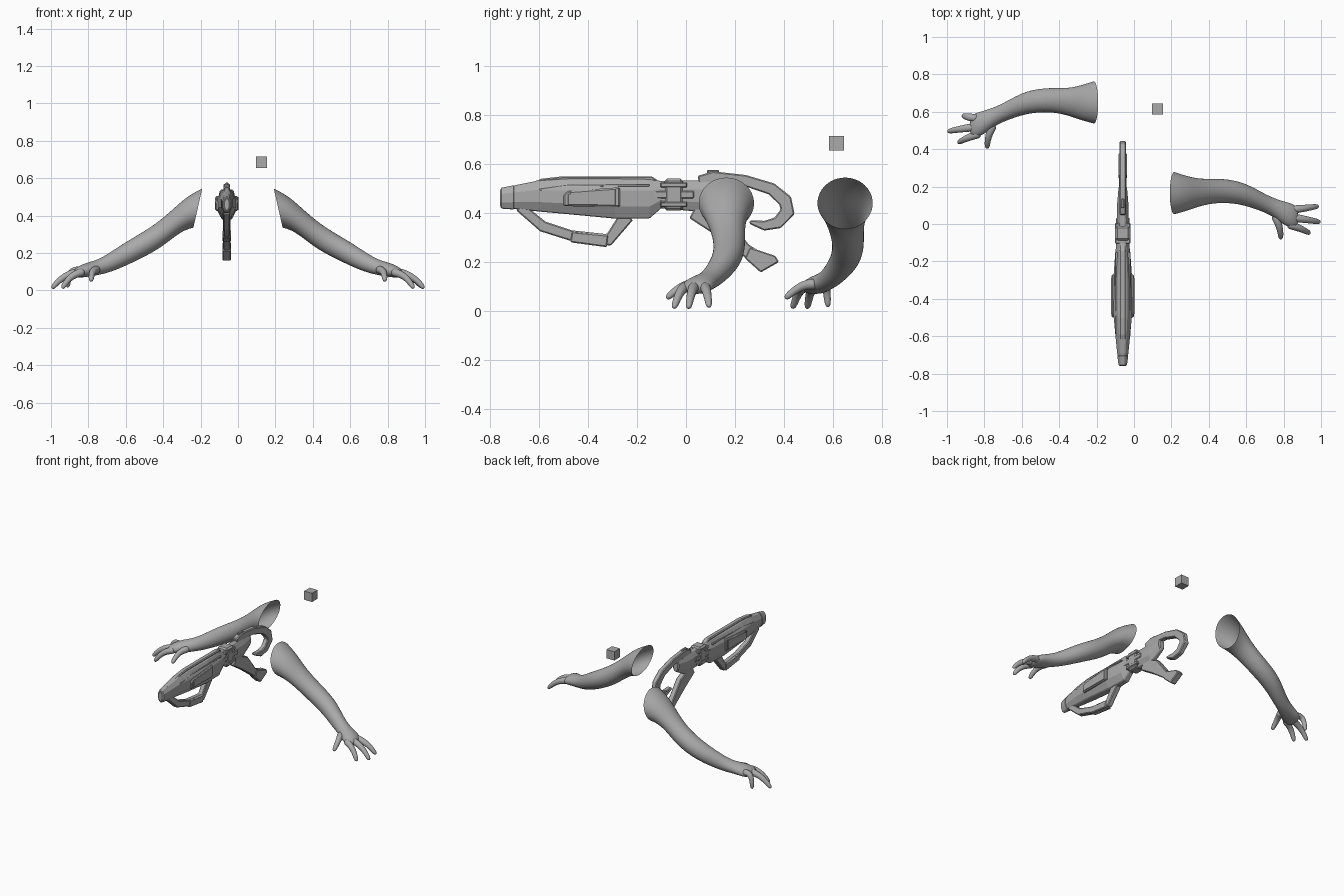
import bpy, bmesh, math
from mathutils import Vector

cube = bpy.data.objects.get("Cube")
if cube:
    bpy.data.objects.remove(cube, do_unlink=True)

grey = bpy.data.materials.new("plain grey")
grey.use_nodes = True
grey.diffuse_color = (.4, .4, .4, 1)
grey.node_tree.nodes["Principled BSDF"].inputs["Base Color"].default_value = (.4, .4, .4, 1)

GUN_X = -.06


def loft(name, rings, open_start=False, smooth=False, bevel=0):
    """Skin a list of equal rings of points and close the ends."""
    bm = bmesh.new()
    loops = [[bm.verts.new(point) for point in ring] for ring in rings]
    count = len(loops[0])
    for near, far in zip(loops, loops[1:]):
        for i in range(count):
            j = (i + 1) % count
            bm.faces.new((near[i], near[j], far[j], far[i]))
    if not open_start:
        bm.faces.new(loops[0])
    bm.faces.new(loops[-1])
    bmesh.ops.recalc_face_normals(bm, faces=bm.faces[:])
    for face in bm.faces:
        face.smooth = smooth
    mesh = bpy.data.meshes.new(name)
    bm.to_mesh(mesh)
    bm.free()
    mesh.materials.append(grey)
    part = bpy.data.objects.new(name, mesh)
    bpy.context.collection.objects.link(part)
    if smooth:
        subdivision = part.modifiers.new("Smooth", "SUBSURF")
        subdivision.levels = subdivision.render_levels = 2
    if bevel:
        edge = part.modifiers.new("Bevel", "BEVEL")
        edge.width, edge.segments = bevel, 1


def plate(name, profile, half_width, bevel=.005, x=GUN_X):
    """Side profile in y and z, given thickness along x."""
    rings = [[(x + side * half_width, y, z) for y, z in profile] for side in (-1, 1)]
    loft(name, rings, bevel=bevel)


def block(name, y, z, length, height, half_width, bevel=.004, x=GUN_X):
    """Box centred on y and z."""
    corners = [(-1, -1), (1, -1), (1, 1), (-1, 1)]
    profile = [(y + a * length / 2, z + b * height / 2) for a, b in corners]
    plate(name, profile, half_width, bevel, x)


def strip(name, path, half_width, bevel=.005):
    """Bar that follows a path of y, z and bar height."""
    upper, lower = [], []
    for i, (y, z, height) in enumerate(path):
        before, after = path[max(i - 1, 0)], path[min(i + 1, len(path) - 1)]
        along = Vector((after[0] - before[0], after[1] - before[1])).normalized()
        across = Vector((-along.y, along.x)) * height / 2
        upper.append((y + across.x, z + across.y))
        lower.append((y - across.x, z - across.y))
    plate(name, upper + lower[::-1], half_width, bevel)


def hull(name, sections):
    """Eight-sided body along y: y, bottom, top, half width."""
    rings = []
    for y, bottom, top, half_width in sections:
        half = [(.45, 1), (1, .7), (1, .3), (.5, 0)]
        outline = half + [(-across, up) for across, up in reversed(half)]
        rings.append([(GUN_X + across * half_width, y, bottom + up * (top - bottom))
                      for across, up in outline])
    loft(name, rings, bevel=.005)


# Arm sections from shoulder to knuckles: centre, half width
ARM = [
    ((.215, .165, .44), .118), ((.28, .163, .413), .098),
    ((.355, .168, .35), .074), ((.445, .18, .277), .067),
    ((.57, .17, .21), .064), ((.68, .12, .148), .052),
    ((.745, .09, .122), .05), ((.815, .05, .108), .069),
    ((.88, .035, .085), .068),
]
# Digits: root, tip, upward bow
DIGITS = {
    "thumb": ((.75, .05, .11), (.785, -.08, .05), .02),
    "first_finger": ((.82, 0, .1), (.94, -.05, .01), .02),
    "middle_finger": ((.84, .035, .1), (.995, .01, .01), .02),
    "outer_finger": ((.83, .075, .1), (.985, .095, .015), .02),
}
CURLED_FINGER = ((.83, .08, .1), (.91, .095, .015), .045)


def build_arm(side, mirror, shift):
    def place(point):
        return (mirror * point.x, point.y + shift, point.z)

    # Rings tilt with the forearm and flatten towards the hand
    rings = []
    for centre, width in ARM:
        x = centre[0]
        tilt = math.radians(min(26, 150 * (x - .3)))
        height = width * min(.95, 1 - 3.6 * (x - .7))
        up = Vector((math.sin(tilt), 0, math.cos(tilt))) * height
        out = Vector((0, width, 0))
        angles = [math.tau * i / 12 for i in range(12)]
        rings.append([place(Vector(centre) + up * math.cos(a) + out * math.sin(a))
                      for a in angles])
    loft(side + "_arm", rings, open_start=True, smooth=True)

    for name, (root, tip, bow) in DIGITS.items():
        if side == "right" and name == "outer_finger":
            root, tip, bow = CURLED_FINGER
        root, tip = Vector(root), Vector(tip)
        lift = Vector((.5, 0, 1)) * bow

        def along(t):
            return root.lerp(tip, t) + lift * math.sin(math.pi * t)

        rings = []
        for t in (0, .25, .5, .75, .93, 1):
            radius = (.026 - .012 * t) * (.5 if t == 1 else 1)
            turn = (along(t + .05) - along(t - .05)).to_track_quat("Z", "Y")
            angles = [math.tau * i / 8 for i in range(8)]
            rings.append([place(along(t) + turn @ Vector((math.cos(a), math.sin(a), 0)) * radius)
                          for a in angles])
        loft(side + "_" + name, rings, smooth=True)


build_arm("left", 1, 0)
build_arm("right", -1, .485)

# Rifle body
hull("barrel_housing", [
    (-.76, .425, .495, .017), (-.69, .415, .515, .03), (-.59, .405, .535, .04),
    (-.48, .395, .54, .05), (-.29, .377, .54, .05), (-.15, .377, .54, .04),
    (-.1, .42, .53, .033)])
hull("receiver", [
    (-.11, .42, .53, .032), (.11, .4, .535, .03), (.2, .45, .53, .022)])
hull("muzzle_collar", [(-.758, .418, .502, .022), (-.7, .414, .514, .03)])
plate("top_rail", [(-.67, .51), (-.59, .54), (-.5, .55), (-.14, .55), (-.11, .53)], .017)

# Clamp around the receiver
block("receiver_band", -.05, .475, .076, .13, .038, bevel=.01)
block("lower_band_rib", -.05, .435, .11, .02, .041)
block("upper_band_rib", -.05, .515, .11, .02, .041)
block("receiver_lug", -.05, .475, .165, .03, .037)

# Seam along both sides, and raised side panels with a thin inner plate
strip("upper_seam", [(-.6, .495, .01), (-.48, .511, .01), (-.15, .514, .01)], .04, bevel=.002)
PANEL = [(-.5, .428), (-.27, .425), (-.27, .505), (-.48, .49), (-.5, .475)]
panel_middle = Vector((-.385, .463))
inner = [panel_middle + (Vector(point) - panel_middle) * .85 for point in PANEL]
for side, sign in (("left", 1), ("right", -1)):
    plate(side + "_side_panel", PANEL, .009, x=GUN_X + sign * .05)
    plate(side + "_panel_plate", inner, .004, bevel=.002, x=GUN_X + sign * .059)

# Guard hanging beneath the barrel
strip("forward_guard", [
    (-.68, .425, .04), (-.585, .345, .045), (-.47, .308, .043),
    (-.315, .29, .05), (-.24, .39, .06)], .018)
strip("guard_pad", [(-.47, .302, .044), (-.32, .285, .05)], .022)

# Hooked stock
strip("hooked_stock", [
    (.05, .537, .03), (.11, .545, .05), (.24, .533, .045), (.35, .498, .05),
    (.405, .45, .058), (.415, .405, .06), (.375, .36, .05), (.32, .348, .04),
    (.26, .363, .015)], .017)
block("stock_sight", .11, .565, .05, .022, .009)

# Rear grip with flared foot
strip("rear_grip", [(.03, .41, .07), (.14, .35, .09), (.24, .252, .05), (.29, .215, .06)], .019)
plate("grip_foot", [(.26, .26), (.365, .225), (.38, .2), (.305, .157), (.24, .215)], .022)

# Small floating cube
block("small_cube", .615, .685, .06, .06, .03, bevel=0, x=.125)
